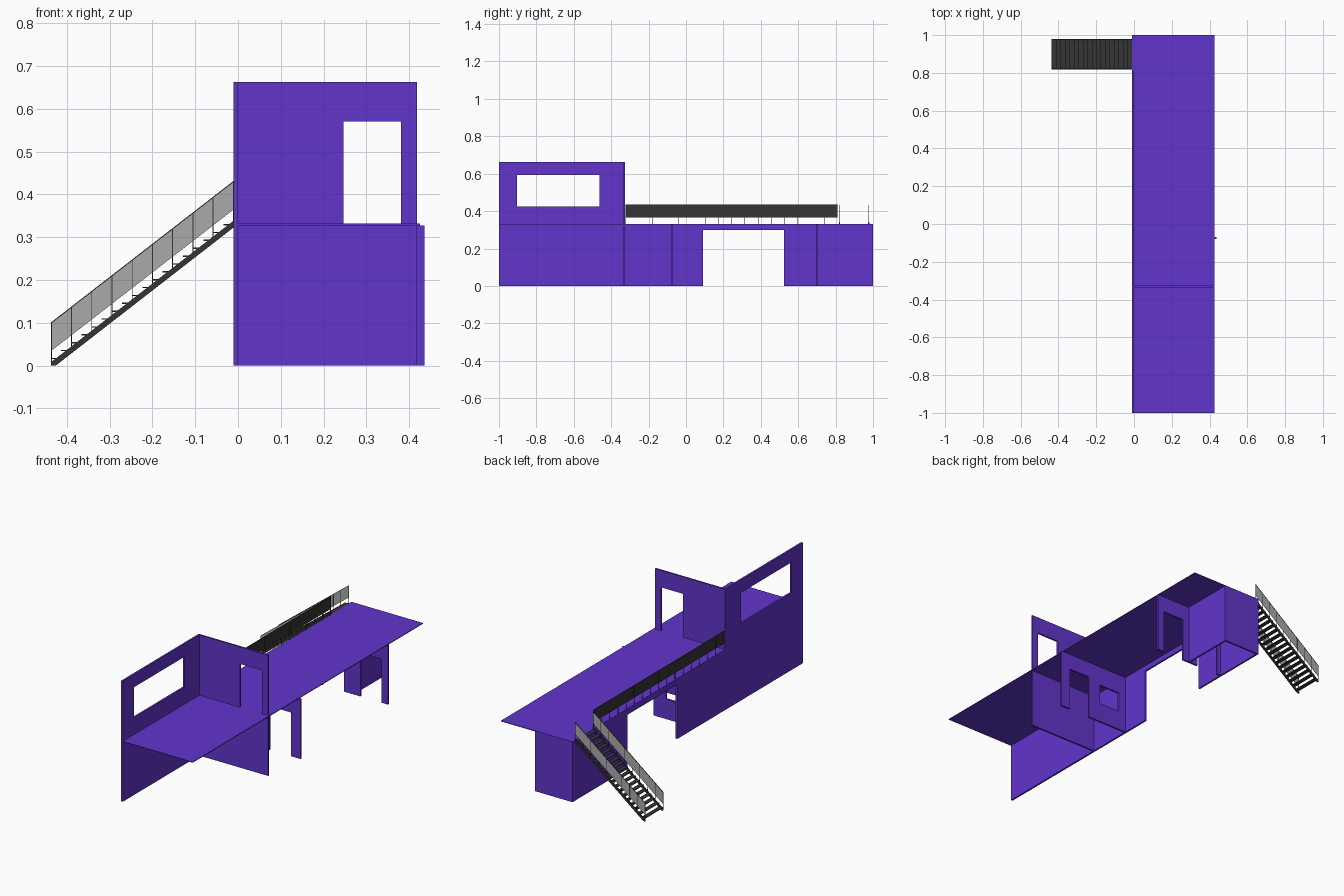
import bpy, bmesh
from mathutils import Matrix

if "Cube" in bpy.data.objects:
    bpy.data.objects.remove(bpy.data.objects["Cube"])


def mat(name, rgb):
    m = bpy.data.materials.new(name)
    m.diffuse_color = (*rgb, 1)
    m.use_nodes = True
    m.node_tree.nodes["Principled BSDF"].inputs["Base Color"].default_value = m.diffuse_color
    return m


PURPLE = mat("purple", (0.12, 0.035, 0.6))
DARK = mat("dark_metal", (0.035, 0.035, 0.035))
GREY = mat("grey_mesh", (0.4, 0.4, 0.4))

# columns say where profile-u, profile-v (up) and thickness go
AXES = {
    "x": Matrix(((0, 0, 1, 0), (1, 0, 0, 0), (0, 1, 0, 0), (0, 0, 0, 1))),
    "y": Matrix(((1, 0, 0, 0), (0, 0, 1, 0), (0, 1, 0, 0), (0, 0, 0, 1))),
}


def add_object(name, mesh, material):
    mesh.materials.append(material)
    ob = bpy.data.objects.new(name, mesh)
    bpy.context.collection.objects.link(ob)
    return ob


def plate(name, axis, lo, hi, outline, material, holes=()):
    """Filled upright profile with holes, thickened from lo to hi along axis."""
    cu = bpy.data.curves.new(name + "_profile", "CURVE")
    cu.dimensions, cu.fill_mode = "2D", "BOTH"
    cu.extrude = (hi - lo) / 2
    loops = [outline] + [[(a, c), (b, c), (b, d), (a, d)] for a, b, c, d in holes]
    for loop in loops:
        sp = cu.splines.new("POLY")
        sp.points.add(len(loop) - 1)
        for p, (u, v) in zip(sp.points, loop):
            p.co = (u, v, 0, 1)
        sp.use_cyclic_u = True
    tmp = bpy.data.objects.new("profile_helper", cu)
    bpy.context.collection.objects.link(tmp)
    bpy.context.view_layer.update()
    mesh = bpy.data.meshes.new_from_object(
        tmp.evaluated_get(bpy.context.evaluated_depsgraph_get()))
    bpy.data.objects.remove(tmp)
    mesh.transform(AXES[axis] @ Matrix.Translation((0, 0, (lo + hi) / 2)))
    bm = bmesh.new()
    bm.from_mesh(mesh)
    bmesh.ops.remove_doubles(bm, verts=bm.verts, dist=1e-5)
    bmesh.ops.recalc_face_normals(bm, faces=bm.faces)
    for f in bm.faces:
        f.smooth = False
    bm.to_mesh(mesh)
    bm.free()
    mesh.materials.clear()
    return add_object(name, mesh, material)


def boxes(name, material, spans):
    """One object made of boxes given as (x0, x1, y0, y1, z0, z1)."""
    bm = bmesh.new()
    for x0, x1, y0, y1, z0, z1 in spans:
        m = Matrix.Translation(((x0 + x1) / 2, (y0 + y1) / 2, (z0 + z1) / 2))
        bmesh.ops.create_cube(bm, size=1, matrix=m @ Matrix.Diagonal((x1 - x0, y1 - y0, z1 - z0, 1)))
    mesh = bpy.data.meshes.new(name)
    bm.to_mesh(mesh)
    bm.free()
    return add_object(name, mesh, material)


def doorway_outline(u0, u1, top, doors):
    """Wall outline standing on z = 0 with notches (u0, u1, height) cut from the floor."""
    pts = [(u0, 0)]
    for a, b, h in doors:
        pts += [(a, 0), (a, h), (b, h), (b, 0)]
    return pts + [(u1, 0), (u1, top), (u0, top)]


FLOOR, TOP = 0.332, 0.663
UNDER = FLOOR - 0.004

# upper floor deck
boxes("floor_deck", PURPLE, [(0, 0.425, -1, 1, UNDER, FLOOR)])

# long side wall: tall part with window, low part with passage
plate("side_wall", "x", -0.01, 0,
      [(-1, 0), (0.09, 0), (0.09, 0.298), (0.523, 0.298), (0.523, 0), (1, 0),
       (1, FLOOR), (-0.325, FLOOR), (-0.325, TOP), (-1, TOP)],
      PURPLE, [(-0.903, -0.463, 0.425, 0.592)])

# cross walls
plate("tall_cross_wall", "y", -0.336, -0.326, doorway_outline(0, 0.418, TOP, []),
      PURPLE, [(0.246, 0.381, FLOOR, 0.57)])
plate("middle_cross_wall", "y", -0.08, -0.07,
      doorway_outline(0, 0.436, UNDER, [(0.248, 0.378, 0.24)]),
      PURPLE, [(0.045, 0.172, 0.11, 0.22)])
plate("rear_cross_wall", "y", 0.695, 0.705,
      doorway_outline(0, 0.425, UNDER, [(0.025, 0.158, 0.24), (0.257, 0.387, 0.24)]), PURPLE)

# rear room
boxes("rear_room_walls", PURPLE, [(0, 0.217, 0.99, 1, 0, UNDER),
                                  (0.207, 0.217, 0.705, 0.99, 0, UNDER)])

# deck railing
Y0, Y1, N = -0.322, 0.81, 16
boxes("deck_railing_panel", DARK, [(-0.0055, -0.0045, Y0, Y1, 0.366, 0.432)])
boxes("deck_railing_posts", DARK,
      [(-0.006, -0.004, y - 0.001, y + 0.001, FLOOR, 0.434)
       for y in (Y0 + (Y1 - Y0) * i / N for i in range(N + 1))])
boxes("deck_railing_bar", DARK, [(-0.0065, -0.0035, Y0, Y1, 0.431, 0.434)])

# outside stairs
X0, X1 = -0.437, -0.01
SLOPE = 0.331 / (X1 - X0)


def rise(x):
    return (x - X0) * SLOPE


def sloped(name, y, half, lo, hi, material):
    """Parallelogram strip following the stair slope."""
    plate(name, "y", y - half, y + half,
          [(X0, rise(X0) + lo), (X1, rise(X1) + lo), (X1, rise(X1) + hi), (X0, rise(X0) + hi)],
          material)


for side, y in (("near", 0.821), ("far", 0.977)):
    plate(side + "_stringer", "y", y - 0.003, y + 0.003,
          [(X0, 0), (X0 + 0.011, 0), (X1, 0.323), (X1, 0.339), (X0, 0.008)], DARK)
    sloped(side + "_stair_panel", y, 0.0005, 0.034, 0.099, GREY)
    sloped(side + "_stair_handrail", y, 0.0015, 0.098, 0.101, DARK)
    xs = [X0 + 0.001 + (X1 - X0 - 0.002) * i / 9 for i in range(10)]
    boxes(side + "_stair_posts", DARK,
          [(x - 0.001, x + 0.001, y - 0.001, y + 0.001, rise(x), rise(x) + 0.1) for x in xs])

STEPS = 18
run = (X1 - X0) / STEPS
boxes("stair_treads", DARK,
      [(x, x + run, 0.821, 0.977, rise(x + run) - 0.003, rise(x + run))
       for x in (X0 + run * i for i in range(STEPS))])
